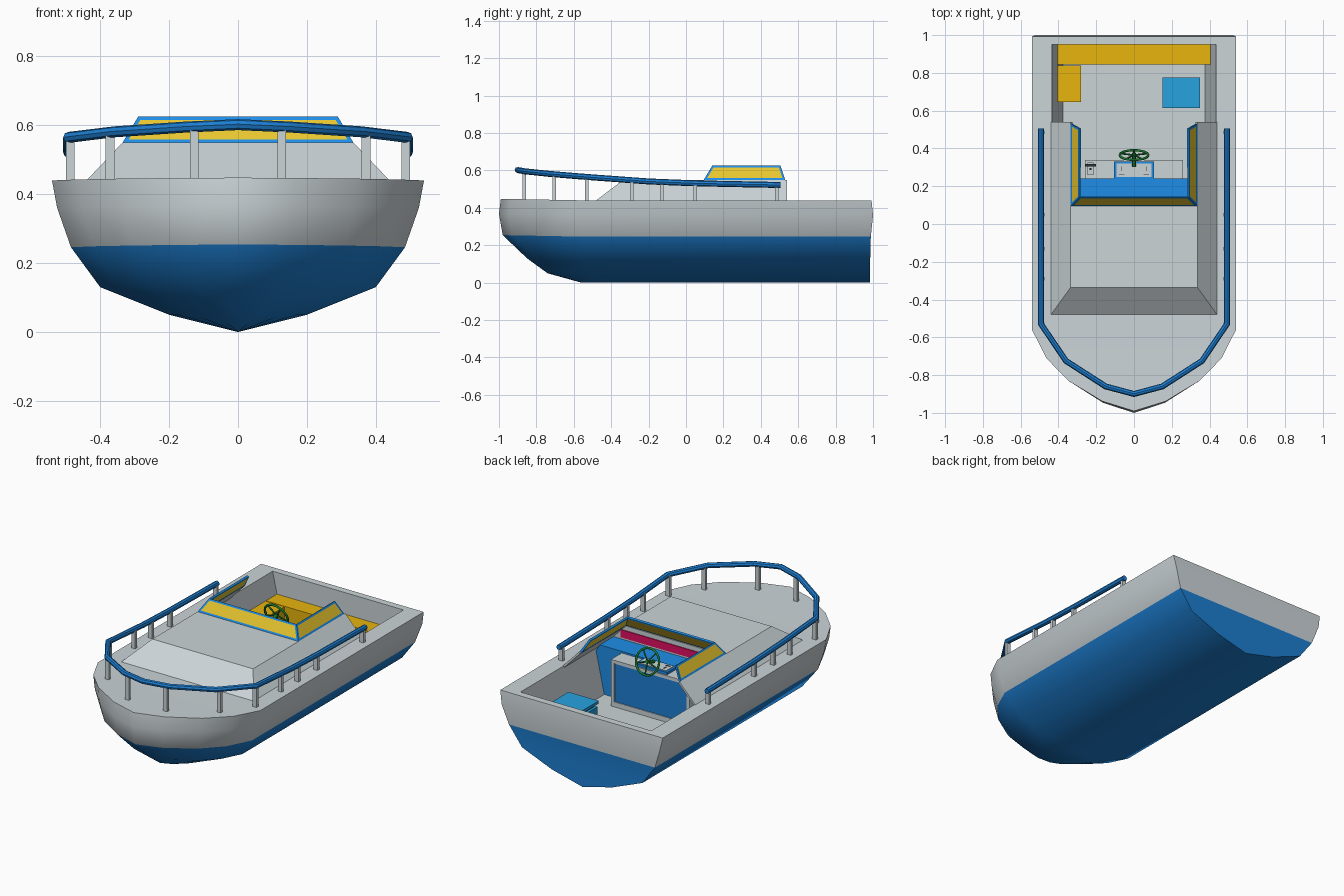
import bpy, bmesh, math
from mathutils import Vector

if "Cube" in bpy.data.objects:
    bpy.data.objects.remove(bpy.data.objects["Cube"])

def mat(name, r, g, b):
    m = bpy.data.materials.new(name)
    m.diffuse_color = (r, g, b, 1)
    m.use_nodes = True
    m.node_tree.nodes["Principled BSDF"].inputs["Base Color"].default_value = m.diffuse_color
    return m

GREY = mat("light grey", .60, .66, .685)
HULLBLUE = mat("hull blue", .012, .21, .64)
BLUE = mat("bright blue", .015, .32, .95)
GLASS = mat("yellow glass", .84, .59, .03)
SEAT = mat("seat yellow", .80, .46, .004)
TEAL = mat("teal", .02, .36, .74)
RED = mat("crimson", .75, .005, .12)
GREEN = mat("dark green", .01, .20, .03)
DARK = mat("charcoal", .03, .035, .04)

def mesh_obj(name, verts, faces, mats, idx=None):
    me = bpy.data.meshes.new(name)
    bm = bmesh.new()
    vs = [bm.verts.new(v) for v in verts]
    for i, f in enumerate(faces):
        bm.faces.new([vs[k] for k in f]).material_index = idx[i] if idx else 0
    bmesh.ops.remove_doubles(bm, verts=bm.verts, dist=1e-5)
    bmesh.ops.recalc_face_normals(bm, faces=bm.faces)
    bm.to_mesh(me)
    bm.free()
    o = bpy.data.objects.new(name, me)
    bpy.context.collection.objects.link(o)
    for m in mats:
        me.materials.append(m)
    return o

def activate(o):
    bpy.ops.object.select_all(action='DESELECT')
    o.select_set(True)
    bpy.context.view_layer.objects.active = o

def prism(name, prof, y0, y1, m):
    """Extrude an x-z profile along y."""
    n = len(prof)
    v = [(x, y, z) for y in (y0, y1) for x, z in prof]
    f = [(i, (i + 1) % n, (i + 1) % n + n, i + n) for i in range(n)]
    return mesh_obj(name, v, f + [tuple(range(n)), tuple(range(n, 2 * n))], [m])

def box(name, x0, x1, y0, y1, z0, z1, m):
    return prism(name, [(x0, z0), (x1, z0), (x1, z1), (x0, z1)], y0, y1, m)

def tube(name, pts, r, m, res=2):
    cu = bpy.data.curves.new(name, 'CURVE')
    cu.dimensions = '3D'
    cu.bevel_depth, cu.bevel_resolution, cu.use_fill_caps = r, res, True
    s = cu.splines.new('POLY')
    s.points.add(len(pts) - 1)
    for p, c in zip(s.points, pts):
        p.co = (*c, 1)
    o = bpy.data.objects.new(name, cu)
    bpy.context.collection.objects.link(o)
    cu.materials.append(m)
    activate(o)
    bpy.ops.object.convert(target='MESH')
    return bpy.context.object

# hull: plan outlines stacked by height (z, half width, bow y, shoulder y, stern y)
levels = [(.44, .54, -.99, -.56, .992), (.36, .525, -1.0, -.56, 1.0),
          (.246, .485, -.98, -.56, .988), (.13, .40, -.85, -.53, .985),
          (.05, .20, -.74, -.52, .985), (0, 0, -.56, -.50, .985)]
shape = [(1, 0), (.86, .35), (.64, .63), (.31, .88), (0, 1)]
verts, N = [], 6
for k, (z, w, bow, sh, st) in enumerate(levels):
    half = [(w, st, z)] + [(w * a, sh + (bow - sh) * t, z + (.008 * t if k < 3 else 0))
                           for a, t in shape]
    verts += half + [(-x, y, zz) for x, y, zz in half]
faces, idx = [], []
for i in range(N - 1):                      # deck strips
    faces.append((i, i + 1, N + i + 1, N + i))
    idx.append(0)
for k in range(len(levels) - 1):
    a, b = k * 2 * N, (k + 1) * 2 * N
    c = 1 if k >= 2 else 0
    for s in (0, N):
        for i in range(N - 1):
            faces.append((a + s + i, a + s + i + 1, b + s + i + 1, b + s + i))
            idx.append(c)
    faces.append((a, a + N, b + N, b))      # transom
    idx.append(c)
# merge corners that coincide on the keel or stem
key = lambda v: tuple(round(c, 5) + 0.0 for c in v)
canon = {}
for j, v in enumerate(verts):
    canon.setdefault(key(v), j)
me_f, me_i = [], []
for f, c in zip(faces, idx):
    f = list(dict.fromkeys(canon[key(verts[k])] for k in f))
    if len(f) > 2:
        me_f.append(f)
        me_i.append(c)
used = sorted({k for f in me_f for k in f})
new = {k: i for i, k in enumerate(used)}
hull = mesh_obj("hull", [verts[k] for k in used], [[new[k] for k in f] for f in me_f],
                [GREY, HULLBLUE], me_i)

# cockpit well cut into the hull
FL = .17
cut = prism("well_cutter", [(-.375, FL), (.375, FL), (.457, .54), (-.457, .54)], .10, .95, GREY)
cut.hide_render = True
mod = hull.modifiers.new("well", 'BOOLEAN')
mod.operation, mod.object, mod.solver = 'DIFFERENCE', cut, 'EXACT'
activate(hull)
bpy.ops.object.modifier_apply(modifier="well")
bpy.data.objects.remove(cut)
bpy.ops.object.shade_smooth_by_angle(angle=math.radians(42))

# raised cabin trunk, open at the back
T = .55
trunk = mesh_obj("cabin_trunk",
    [(-.44, -.48, .44), (.44, -.48, .44), (-.335, -.335, T), (.335, -.335, T),
     (-.335, .095, T), (.335, .095, T), (-.335, .54, T), (.335, .54, T),
     (-.44, .54, .44), (.44, .54, .44)],
    [(0, 1, 3, 2), (2, 3, 5, 4), (1, 9, 7, 5, 3), (0, 2, 4, 6, 8)], [GREY])
so = trunk.modifiers.new("thick", 'SOLIDIFY')
so.thickness, so.offset = .012, -1
prism("cabin_bulkhead", [(-.435, .43), (.435, .43), (.325, T - .005), (-.325, T - .005)], .095, .11, GREY)
box("red_panel", -.355, .355, .108, .116, .472, .518, RED)

# windshield: three panes with inset frames
me = bpy.data.meshes.new("windshield")
bm = bmesh.new()
bl, br, tr, tl = [bm.verts.new(c) for c in
                  ((-.335, .095, T), (.335, .095, T), (.29, .14, .625), (-.29, .14, .625))]
rb, rt, lb, lt = [bm.verts.new(c) for c in
                  ((.335, .53, T), (.29, .505, .625), (-.335, .53, T), (-.29, .505, .625))]
panes = [bm.faces.new(q) for q in ((bl, br, tr, tl), (br, rb, rt, tr), (lb, bl, tl, lt))]
bm.normal_update()
bmesh.ops.inset_individual(bm, faces=panes, thickness=.011, use_even_offset=True)
for f in bm.faces:
    f.material_index = 0 if f in panes else 1
bm.to_mesh(me)
bm.free()
ws = bpy.data.objects.new("windshield", me)
bpy.context.collection.objects.link(ws)
me.materials.append(GLASS)
me.materials.append(BLUE)
so = ws.modifiers.new("thick", 'SOLIDIFY')
so.thickness, so.offset = .012, -1

# dashboard and helm console
prism("dashboard", [(-.376, FL), (.376, FL), (.43, .42), (.405, .46), (-.405, .46), (-.43, .42)], .11, .24, BLUE)
box("console", -.26, .26, .24, .33, FL, .45, GREY)
box("console_panel", -.238, .238, .33, .335, FL + .03, .428, HULLBLUE)
for s in (-1, 1):
    box("console_trim_side", s * .25 - .01, s * .25 + .01, .33, .34, FL, .45, GREY)
box("console_trim_top", -.26, .26, .33, .34, .43, .45, GREY)
box("console_trim_bottom", -.26, .26, .33, .34, FL, FL + .03, GREY)
box("gauge_frame", -.105, .105, .238, .332, .45, .465, BLUE)
box("gauge_face", -.092, .092, .25, .32, .46, .468, GREY)
for s in (-1, 1):
    box("gauge_mark", s * .065 - .015, s * .065 + .015, .262, .266, .468, .471, DARK)
    box("gauge_needle", s * .065 - .002, s * .065 + .002, .28, .305, .468, .471, DARK)
box("throttle_base", -.245, -.215, .26, .325, .45, .458, GREY)
box("throttle_lever", -.235, -.225, .285, .297, .45, .49, DARK)
box("throttle_grip", -.26, -.20, .305, .317, .48, .492, DARK)

# steering wheel
C, tilt = Vector((0, .365, .515)), math.radians(-70)
bpy.ops.mesh.primitive_torus_add(major_radius=.075, minor_radius=.0065, major_segments=28,
                                 minor_segments=8, location=C, rotation=(tilt, 0, 0))
wheel = bpy.context.object
wheel.name = "steering_wheel"
wheel.data.materials.append(GREEN)
bpy.ops.object.shade_smooth()
up = Vector((0, math.cos(tilt), math.sin(tilt)))
for i in range(5):
    a = math.radians(90 + 72 * i)
    tube("wheel_spoke", [C, C + (Vector((1, 0, 0)) * math.cos(a) + up * math.sin(a)) * .073], .0045, GREEN, 1)
tube("wheel_hub", [C - Vector((0, .06, .022)), C + Vector((0, .01, .004))], .01, GREEN)

# seats
prism("stern_bench", [(-.375, FL), (.375, FL), (.41, .31), (-.41, .31)], .845, .95, SEAT)
prism("side_bench", [(-.375, FL), (-.28, FL), (-.28, .31), (-.415, .31)], .645, .84, SEAT)
box("helm_seat", .15, .35, .615, .775, .318, .335, TEAL)
box("helm_seat_gap", .17, .335, .63, .76, .30, .318, DARK)
box("helm_seat_base", .155, .345, .62, .77, FL, .30, TEAL)

# bow rail and posts
half = [(.492, .505, .522), (.492, .05, .531), (.492, -.2, .541), (.492, -.53, .565),
        (.36, -.725, .581), (.15, -.86, .595), (0, -.90, .602)]
rail = tube("bow_rail", half + [(-x, y, z) for x, y, z in half[-2::-1]], .016, HULLBLUE)
bpy.ops.object.shade_smooth_by_angle(angle=math.radians(30))
posts = [(.487, .485, .52), (.487, .05, .531), (.487, -.13, .537), (.487, -.29, .547),
         (.487, -.53, .565), (.372, -.705, .58), (.127, -.865, .595)]
for s in (-1, 1):
    for x, y, z in posts:
        box("rail_post", s * x - .013, s * x + .013, y - .009, y + .009, .435, z, GREY)
